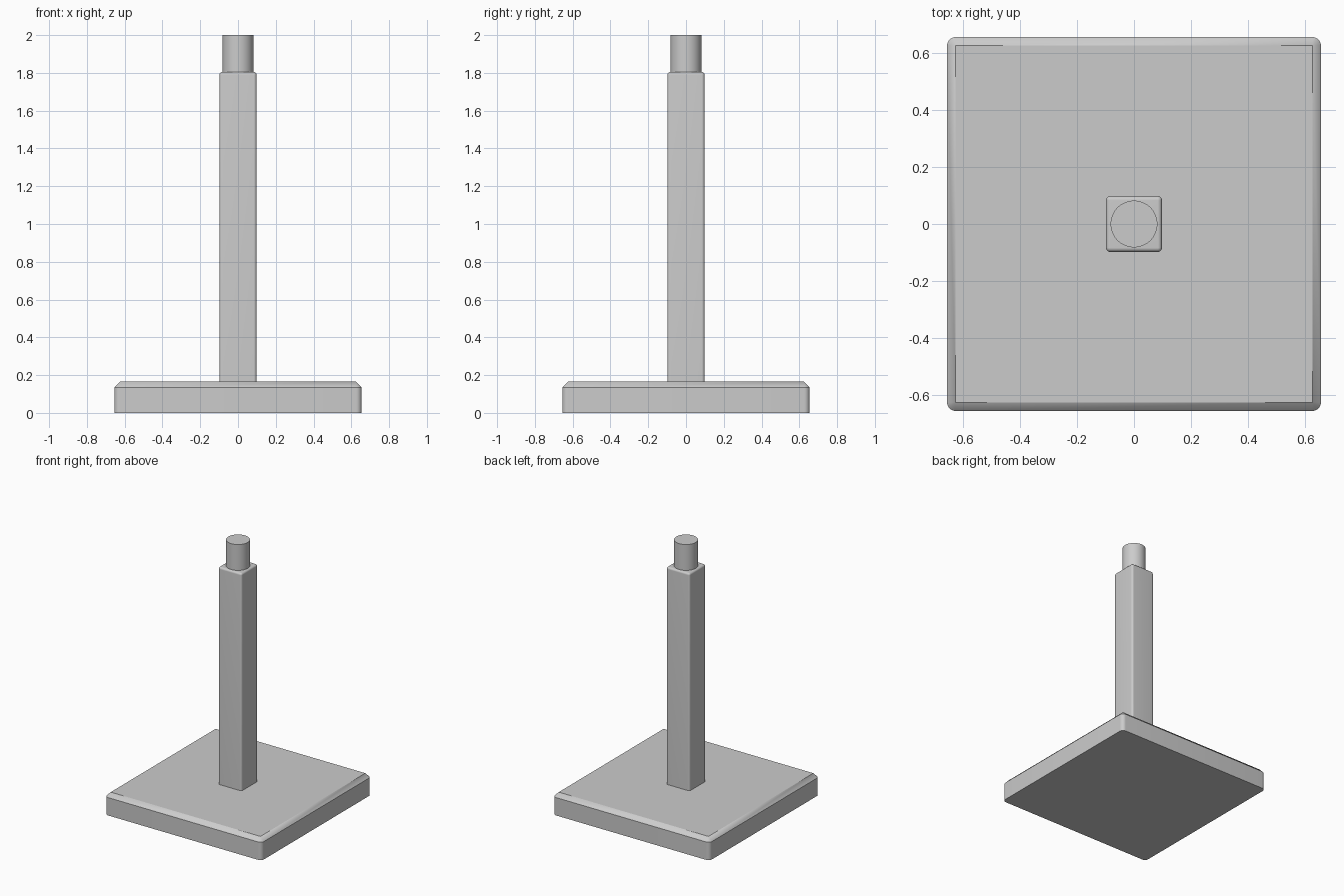
import bpy
import bmesh
import math

if "Cube" in bpy.data.objects:
    bpy.data.objects.remove(bpy.data.objects["Cube"], do_unlink=True)

grey = bpy.data.materials.new("plain_grey")
grey.use_nodes = True
colour = (0.6, 0.6, 0.6, 1)
grey.diffuse_color = colour
grey.node_tree.nodes["Principled BSDF"].inputs["Base Color"].default_value = colour

STEPS = 8  # segments in each rounded corner


def finish(obj):
    obj.data.materials.append(grey)
    bpy.ops.object.select_all(action="DESELECT")
    obj.select_set(True)
    bpy.context.view_layer.objects.active = obj
    bpy.ops.object.shade_smooth_by_angle(angle=math.radians(30))


def rounded_block(name, half, radius, layers):
    """Stack rounded squares given as (height, inset) and close both ends."""
    bm = bmesh.new()
    rings = []
    for z, inset in layers:
        ring = []
        for corner in range(4):
            middle = math.radians(45 + 90 * corner)
            cx = math.copysign(half - radius, math.cos(middle))
            cy = math.copysign(half - radius, math.sin(middle))
            for i in range(STEPS + 1):
                a = math.radians(90 * (corner + i / STEPS))
                r = radius - inset
                ring.append(bm.verts.new((cx + r * math.cos(a), cy + r * math.sin(a), z)))
        rings.append(ring)
    for low, high in zip(rings, rings[1:]):
        for i in range(len(low)):
            j = (i + 1) % len(low)
            bm.faces.new((low[i], low[j], high[j], high[i]))
    bm.faces.new(rings[0][::-1])
    bm.faces.new(rings[-1])
    bmesh.ops.remove_doubles(bm, verts=bm.verts, dist=0.0001)
    bmesh.ops.recalc_face_normals(bm, faces=bm.faces)
    mesh = bpy.data.meshes.new(name)
    bm.to_mesh(mesh)
    bm.free()
    obj = bpy.data.objects.new(name, mesh)
    bpy.context.collection.objects.link(obj)
    finish(obj)


# Square base plate with chamfered top edge
chamfer = 0.03
base_top = 0.165
rounded_block("base_plate", 0.655, chamfer,
              [(0, 0), (base_top - chamfer, 0), (base_top, chamfer)])

# Square post with softly rounded corners and top edge
soft = 0.015
post_top = 1.805
layers = [(base_top, 0)]
for i in range(STEPS + 1):
    a = math.radians(90 * i / STEPS)
    layers.append((post_top - soft + soft * math.sin(a), soft * (1 - math.cos(a))))
rounded_block("post", 0.098, soft, layers)

# Round peg on top of the post
peg_height = 2 - post_top
bpy.ops.mesh.primitive_cylinder_add(vertices=64, radius=0.082, depth=peg_height,
                                    location=(0, 0, post_top + peg_height / 2))
peg = bpy.context.object
peg.name = "top_peg"
finish(peg)
